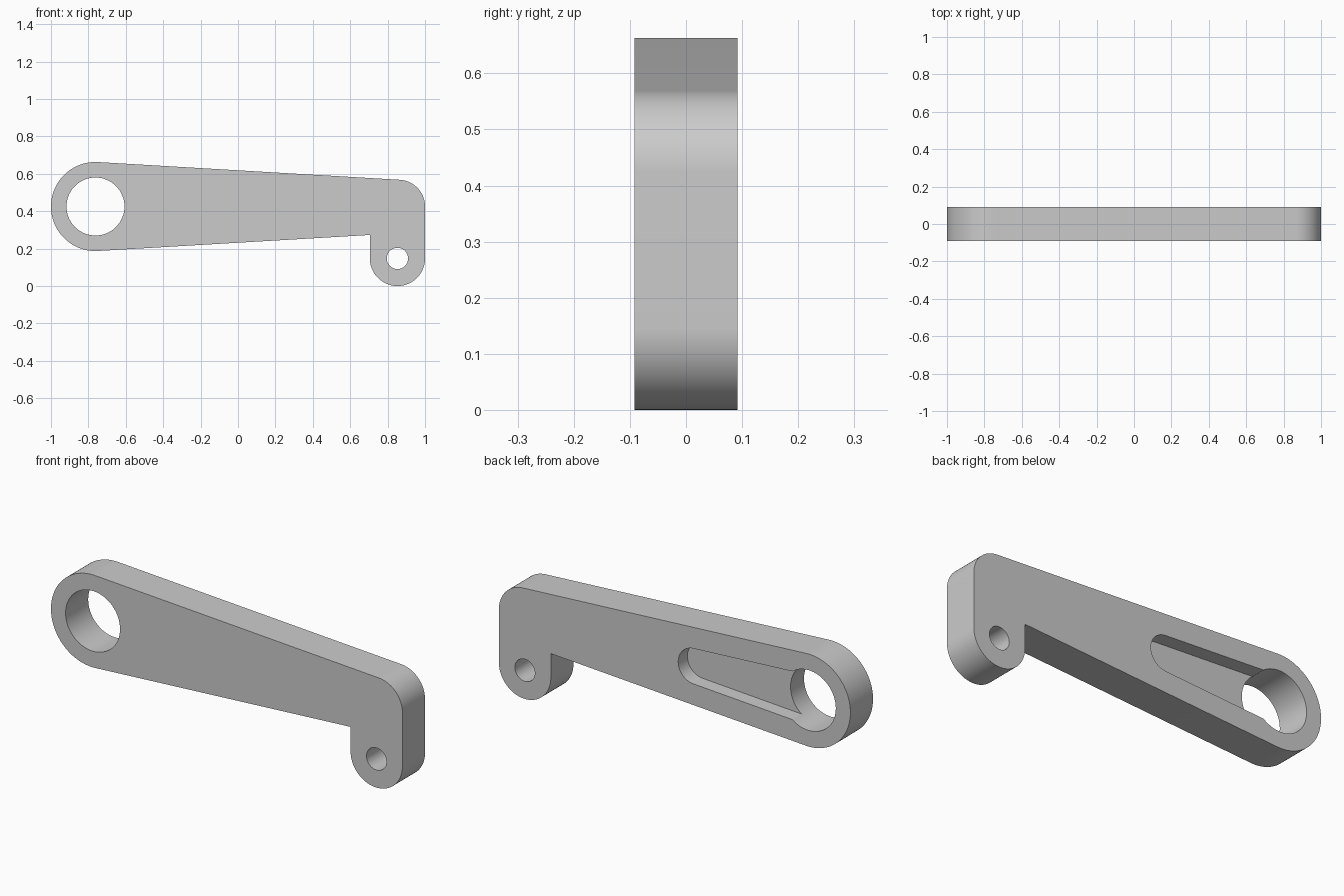
import bpy, bmesh
from math import asin, cos, sin, pi

if "Cube" in bpy.data.objects:
    bpy.data.objects.remove(bpy.data.objects["Cube"], do_unlink=True)

HALF = 0.092                      # half thickness of the plate
BIG, BIG_R = (-0.762, 0.425), 0.238
END, END_R = (0.857, 0.425), 0.143
LUG, LUG_R = (0.8525, 0.1475), 0.1475

grey = bpy.data.materials.new("light_grey")
grey.use_nodes = True
grey.diffuse_color = (0.6, 0.6, 0.6, 1)
grey.node_tree.nodes["Principled BSDF"].inputs["Base Color"].default_value = (0.6, 0.6, 0.6, 1)


def arc(centre, r, a0, a1, n):
    """Points on an arc in the xz plane."""
    return [(centre[0] + r * cos(a0 + (a1 - a0) * i / n),
             centre[1] + r * sin(a0 + (a1 - a0) * i / n)) for i in range(n + 1)]


def prism(name, outline, y0, y1):
    """Extrude an xz outline from y0 to y1."""
    bm = bmesh.new()
    face = bm.faces.new([bm.verts.new((x, y0, z)) for x, z in outline])
    ext = bmesh.ops.extrude_face_region(bm, geom=[face])["geom"]
    bmesh.ops.translate(bm, vec=(0, y1 - y0, 0),
                        verts=[g for g in ext if isinstance(g, bmesh.types.BMVert)])
    bmesh.ops.recalc_face_normals(bm, faces=bm.faces)
    mesh = bpy.data.meshes.new(name)
    bm.to_mesh(mesh)
    bm.free()
    mesh.materials.append(grey)
    obj = bpy.data.objects.new(name, mesh)
    bpy.context.collection.objects.link(obj)
    return obj


# Tapered arm with a rounded end and a hanging lug, as one outline
tilt = asin((BIG_R - END_R) / (END[0] - BIG[0]))
lug_left = LUG[0] - LUG_R
low = arc(BIG, BIG_R, pi / 2 - tilt, 3 * pi / 2 + tilt, 64)
corner_z = low[-1][1] + (lug_left - low[-1][0]) * sin(tilt) / cos(tilt)
outline = (low + [(lug_left, corner_z)] + arc(LUG, LUG_R, pi, 2 * pi, 48)
           + arc(END, END_R, 0, pi / 2 - tilt, 24))
arm = prism("lever_arm", outline, -HALF, HALF)

# Cutters: large bore, lug bore and tapered pocket in the back face
pocket_r, pocket_x = 0.091, -0.111
wide_r = pocket_r + (pocket_x - BIG[0]) * sin(tilt)
pocket = (arc((pocket_x, BIG[1]), pocket_r, -pi / 2 + tilt, pi / 2 - tilt, 40)
          + arc(BIG, wide_r, pi / 2 - tilt, 3 * pi / 2 + tilt, 40))
cutters = [
    prism("bore_cutter", arc(BIG, 0.155, 0, 2 * pi, 64)[:-1], -0.2, 0.2),
    prism("lug_bore_cutter", arc(LUG, 0.057, 0, 2 * pi, 40)[:-1], -0.2, 0.2),
    prism("pocket_cutter", pocket, HALF - 0.075, 0.2),
]
for cutter in cutters:
    cutter.hide_render = True
    mod = arm.modifiers.new(cutter.name, 'BOOLEAN')
    mod.operation, mod.solver, mod.object = 'DIFFERENCE', 'EXACT', cutter

# Bake the cuts and discard the cutters
bpy.context.view_layer.update()
cut_mesh = bpy.data.meshes.new_from_object(
    arm.evaluated_get(bpy.context.evaluated_depsgraph_get()))
arm.modifiers.clear()
arm.data = cut_mesh
for cutter in cutters:
    bpy.data.objects.remove(cutter, do_unlink=True)

# Smooth curved walls, sharp rims
bpy.ops.object.select_all(action='DESELECT')
arm.select_set(True)
bpy.context.view_layer.objects.active = arm
bpy.ops.object.shade_smooth_by_angle(angle=pi / 6)
